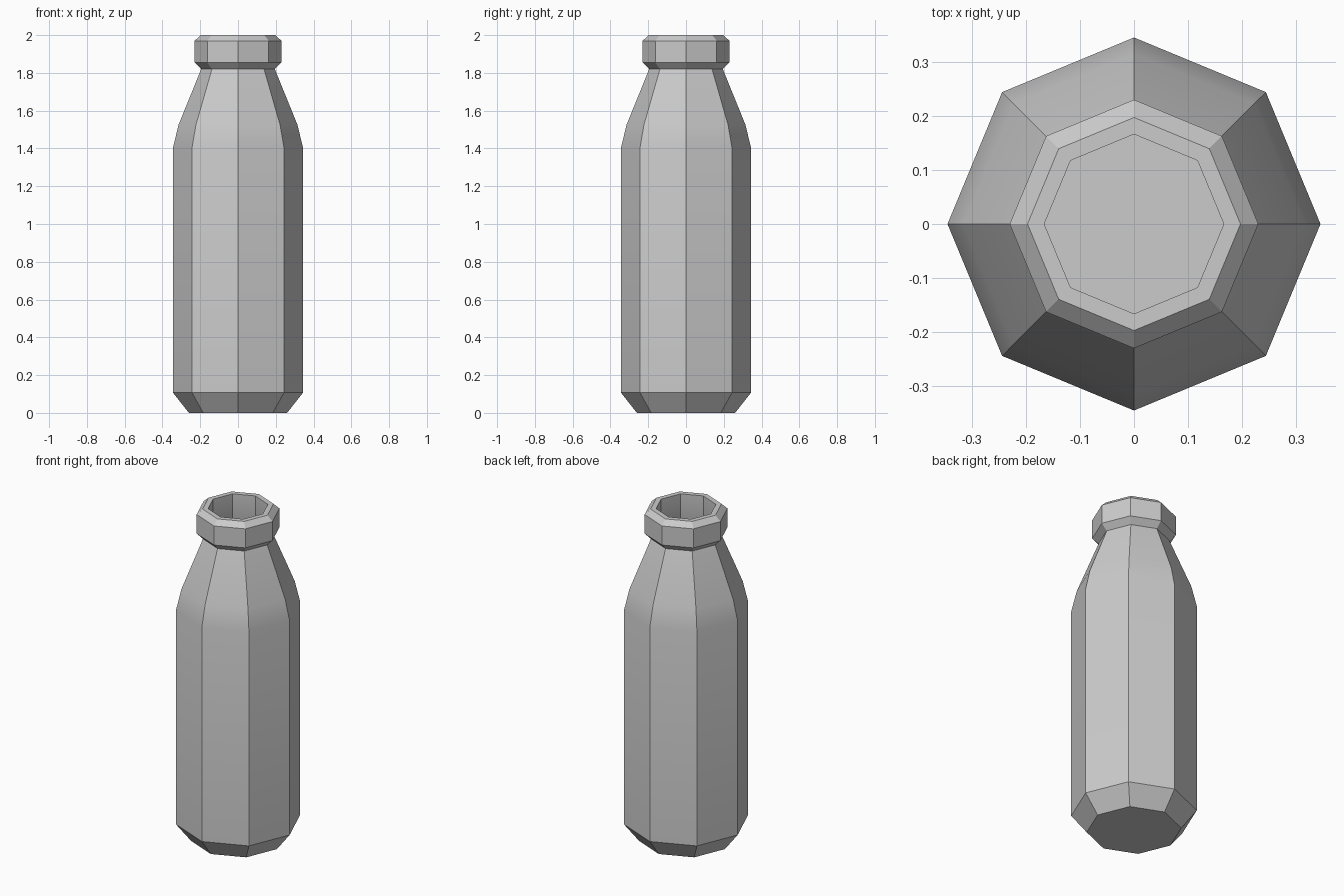
import bpy, bmesh, math

if "Cube" in bpy.data.objects:
    bpy.data.objects.remove(bpy.data.objects["Cube"])

SIDES = 8

# (radius, height) profile: outside from base to rim, then inside down to floor
profile = [
    (0.26, 0.0), (0.345, 0.108), (0.345, 1.40), (0.315, 1.525),   # body, shoulder
    (0.195, 1.82), (0.23, 1.855), (0.23, 1.97), (0.197, 2.0),     # neck, lip
    (0.166, 2.0), (0.166, 1.81),                                  # mouth
    (0.285, 1.52), (0.315, 1.40), (0.315, 0.12), (0.24, 0.03),    # inner wall
]

bm = bmesh.new()
rings = []
for r, z in profile:
    rings.append([bm.verts.new((r * math.cos(2 * math.pi * i / SIDES),
                                r * math.sin(2 * math.pi * i / SIDES), z))
                  for i in range(SIDES)])

# Walls between neighbouring rings
for a, b in zip(rings, rings[1:]):
    for i in range(SIDES):
        j = (i + 1) % SIDES
        bm.faces.new((a[i], a[j], b[j], b[i]))

# Base and inner floor
bm.faces.new(rings[0][::-1])
bm.faces.new(rings[-1])
bmesh.ops.recalc_face_normals(bm, faces=bm.faces)

mesh = bpy.data.meshes.new("bottle")
bm.to_mesh(mesh)
bm.free()
bottle = bpy.data.objects.new("bottle", mesh)
bpy.context.collection.objects.link(bottle)

# Soft shoulder, crisp facets
bpy.context.view_layer.objects.active = bottle
bottle.select_set(True)
bpy.ops.object.shade_smooth_by_angle(angle=math.radians(30))
